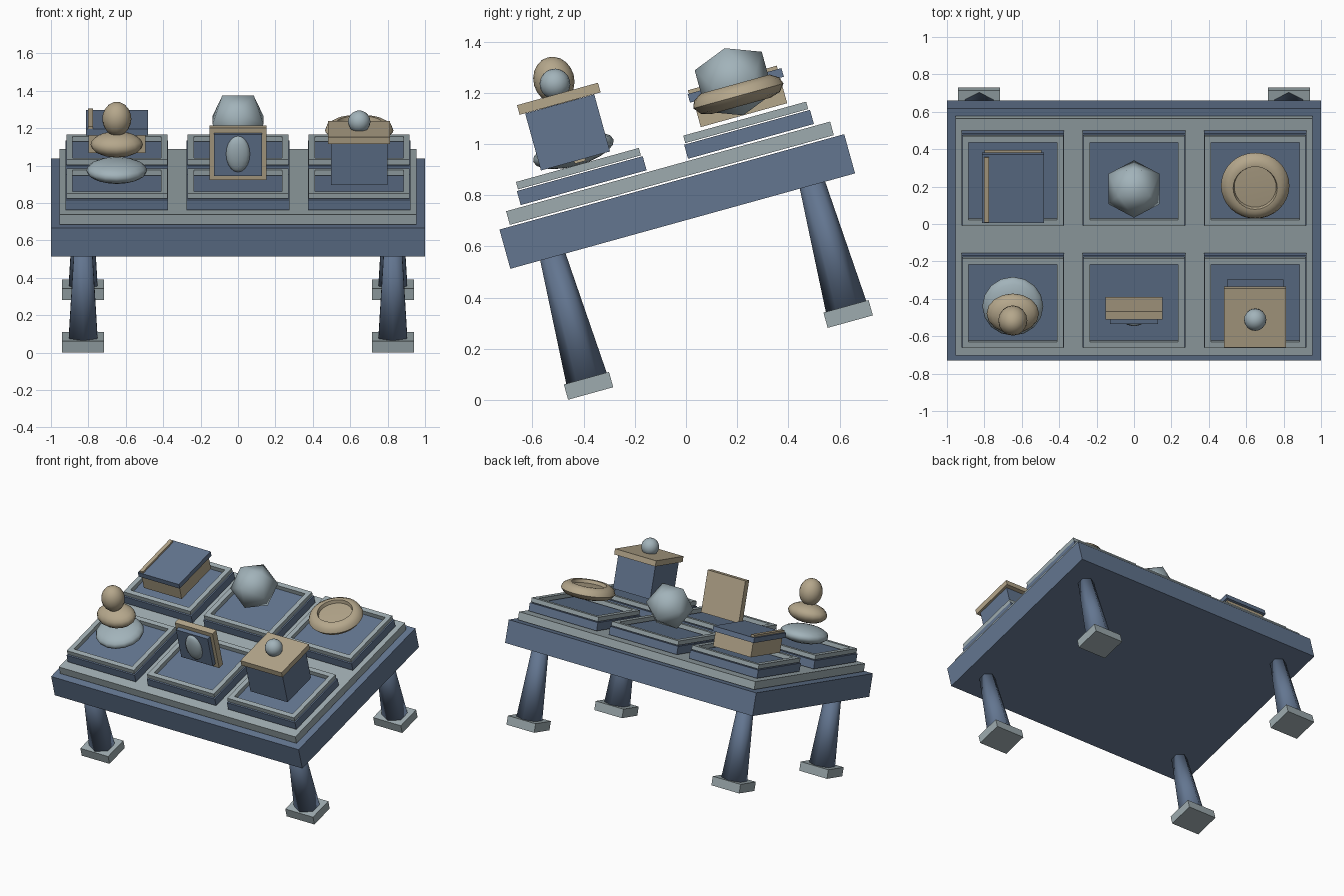
import bpy, bmesh, math
from mathutils import Matrix, Vector

cube = bpy.data.objects.get("Cube")
if cube:
    bpy.data.objects.remove(cube, do_unlink=True)

# Everything is built level, then tipped about x
TILT = Matrix.Rotation(0.27, 4, 'X')


def material(name, rgb):
    m = bpy.data.materials.new(name)
    m.use_nodes = True
    m.diffuse_color = (*rgb, 1)
    m.node_tree.nodes["Principled BSDF"].inputs["Base Color"].default_value = (*rgb, 1)
    return m


BLUE = material("slate blue", (0.125, 0.18, 0.28))
GREY = material("pale grey", (0.34, 0.41, 0.43))
STONE = material("blue grey stone", (0.36, 0.45, 0.49))
TAN = material("warm tan", (0.46, 0.385, 0.26))


def finish(name, bm, mat, smooth=False):
    bmesh.ops.recalc_face_normals(bm, faces=bm.faces)
    bm.transform(TILT)
    mesh = bpy.data.meshes.new(name)
    bm.to_mesh(mesh)
    bm.free()
    mesh.materials.append(mat)
    for p in mesh.polygons:
        p.use_smooth = smooth
    obj = bpy.data.objects.new(name, mesh)
    bpy.context.collection.objects.link(obj)
    return obj


def place(centre, size):
    return Matrix.Translation(centre) @ Matrix.Diagonal((*size, 1))


def boxes(name, mat, parts):
    bm = bmesh.new()
    for centre, size in parts:
        bmesh.ops.create_cube(bm, size=1, matrix=place(centre, size))
    return finish(name, bm, mat)


def box(name, mat, x, y, low, high, width, depth):
    return boxes(name, mat, [((x, y, (low + high) / 2), (width, depth, high - low))])


def ball(name, mat, centre, radii):
    bm = bmesh.new()
    bmesh.ops.create_uvsphere(bm, u_segments=16, v_segments=10, radius=1,
                              matrix=place(centre, radii))
    return finish(name, bm, mat, True)


# Table top and raised panel
MID = 0.174
box("table_top", BLUE, 0, MID, 0.677, 0.836, 2.0, 1.397)
box("top_panel", GREY, 0, MID + 0.002, 0.843, 0.898, 1.91, 1.313)

# Tapered six-sided legs on square feet
for side, sx in (("left", 1), ("right", -1)):
    for end, sy in (("front", -1), ("back", 1)):
        x, y = sx * 0.828, MID + sy * 0.526
        bm = bmesh.new()
        bmesh.ops.create_cone(bm, cap_ends=True, segments=6, radius1=0.082, radius2=0.051,
                              depth=0.5, matrix=place((x, y, 0.434), (1.08, 1, 1)))
        finish(f"{end}_{side}_leg", bm, BLUE, True)
        box(f"{end}_{side}_foot", GREY, x, y, 0.124, 0.186, 0.224, 0.183)

# Six display trays with a raised rim
COLS = {"right": -0.648, "middle": 0, "left": 0.648}
FRONT, BACK = -0.164, 0.514
for col, x in COLS.items():
    for row, y in (("front", FRONT), ("back", BACK)):
        box(f"{row}_{col}_tray", BLUE, x, y, 0.906, 0.963, 0.55, 0.51)
        w, d, bar, z = 0.54, 0.498, 0.034, 0.983
        rim = []
        for s in (-1, 1):
            rim.append(((x + s * (w - bar) / 2, y, z), (bar, d, 0.03)))
            rim.append(((x, y + s * (d - bar) / 2, z), (w - 2 * bar, bar, 0.03)))
        boxes(f"{row}_{col}_tray_rim", GREY, rim)

# Lidded box
x = COLS["left"]
box("box_body", BLUE, x, -0.167, 1.015, 1.246, 0.30, 0.28)
box("box_lid", TAN, x, -0.165, 1.247, 1.286, 0.332, 0.328)
ball("box_knob", STONE, (x, -0.164, 1.326), (0.06, 0.06, 0.06))

# Standing portrait
box("portrait_frame", TAN, 0, -0.15, 1.005, 1.295, 0.305, 0.045)
box("portrait_panel", BLUE, 0, -0.188, 1.036, 1.266, 0.256, 0.03)
ball("portrait_oval", STONE, (0, -0.205, 1.158), (0.064, 0.03, 0.1))

# Stacked pebbles
x = COLS["right"]
ball("lower_pebble", STONE, (x, FRONT, 1.056), (0.163, 0.163, 0.06))
ball("middle_pebble", TAN, (x, FRONT, 1.2), (0.14, 0.11, 0.066))
ball("upper_pebble", TAN, (x, FRONT, 1.342), (0.078, 0.08, 0.092))

# Book
box("book_pages", TAN, x, 0.515, 1.012, 1.114, 0.305, 0.35)
box("book_cover", BLUE, x, 0.515, 1.115, 1.15, 0.332, 0.38)
box("book_spine", TAN, x - 0.14, 0.51, 1.14, 1.164, 0.028, 0.36)

# Twenty-sided gem: three crossed golden rectangles, wrapped in a hull
PHI, R = (1 + math.sqrt(5)) / 2, 0.084
bm = bmesh.new()
for a in (-1, 1):
    for b in (-PHI, PHI):
        for p in ((a, 0, b), (0, b, a), (b, a, 0)):
            bm.verts.new(Vector(p) * R + Vector((0, 0.512, 1.148)))
bmesh.ops.convex_hull(bm, input=bm.verts)
finish("gem", bm, STONE, True)

# Round dish, turned from a profile
profile = [(0, 1.05), (0.12, 1.05), (0.16, 1.062), (0.183, 1.09), (0.172, 1.118),
           (0.14, 1.138), (0.118, 1.138), (0.112, 1.115), (0, 1.12)]
bm = bmesh.new()
centre = Vector((COLS["left"], BACK, 0))
verts = [bm.verts.new(centre + Vector((r, 0, z))) for r, z in profile]
edges = [bm.edges.new(pair) for pair in zip(verts, verts[1:])]
bmesh.ops.spin(bm, geom=verts + edges, cent=centre, axis=(0, 0, 1),
               angle=math.tau, steps=32, use_merge=True)
bmesh.ops.remove_doubles(bm, verts=bm.verts, dist=0.0005)
dish = finish("dish", bm, TAN, True)
bpy.context.view_layer.objects.active = dish
dish.select_set(True)
bpy.ops.object.shade_smooth_by_angle(angle=math.radians(45))
